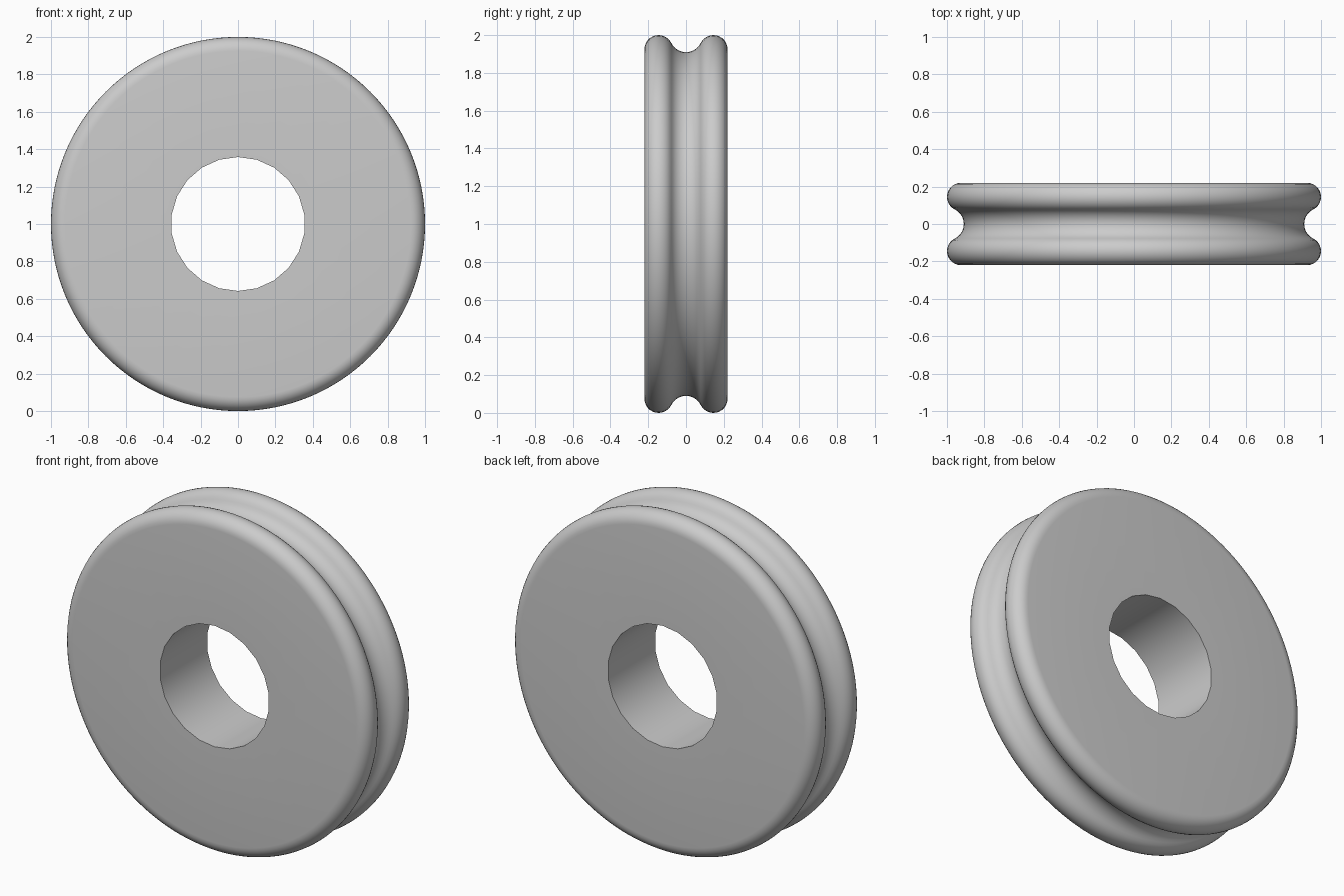
import bpy
import bmesh
from math import sin, cos, pi, atan2, hypot

cube = bpy.data.objects.get("Cube")
if cube:
    bpy.data.objects.remove(cube, do_unlink=True)

HALF = 0.22          # half thickness
RIM = 0.075          # rounding of each rim
ROOT = 0.91          # radius at the groove bottom
HOLE = 0.358
SEGMENTS, HOLE_SIDES = 128, 22

# Rim circle and the groove circle tangent to it
rim_y, rim_r = HALF - RIM, 1.0 - RIM
drop = ROOT - rim_r
groove = (rim_y ** 2 + drop ** 2 - RIM ** 2) / (2 * (RIM - drop))
groove_r = ROOT + groove
join = atan2(groove_r - rim_r, -rim_y)

# Half profile: outer face edge, over the rim, down into the groove
half = []
for i in range(13):
    a = join * i / 12
    half.append((rim_y + RIM * cos(a), rim_r + RIM * sin(a)))
for i in range(1, 7):
    a = (join - pi) + (-pi / 2 - (join - pi)) * i / 6
    half.append((groove * cos(a), groove_r + groove * sin(a)))
profile = half + [(-y, r) for y, r in reversed(half[:-1])]


def ring(bm, y, r, count):
    angles = [pi / 2 + 2 * pi * i / count for i in range(count)]
    return [bm.verts.new((r * cos(a), y, 1 + r * sin(a))) for a in angles]


def skin(bm, rings):
    for a, b in zip(rings, rings[1:]):
        n = len(a)
        for i in range(n):
            j = (i + 1) % n
            bm.faces.new((a[i], a[j], b[j], b[i]))


def loop_edges(bm, verts):
    return [bm.edges.get((verts[i - 1], verts[i])) for i in range(len(verts))]


bm = bmesh.new()
# Grooved outside and the bore
outer = [ring(bm, y, r, SEGMENTS) for y, r in profile]
bore = [ring(bm, y, HOLE, HOLE_SIDES) for y in (HALF, -HALF)]
skin(bm, outer)
skin(bm, bore)
# Flat side faces
for rim, hole in ((outer[0], bore[0]), (outer[-1], bore[1])):
    edges = loop_edges(bm, rim) + loop_edges(bm, hole)
    bmesh.ops.triangle_fill(bm, edges=edges, use_beauty=True)
bmesh.ops.recalc_face_normals(bm, faces=bm.faces)

mesh = bpy.data.meshes.new("pulley_wheel")
bm.to_mesh(mesh)
bm.free()
wheel = bpy.data.objects.new("pulley_wheel", mesh)
bpy.context.collection.objects.link(wheel)

# Plain grey
grey = bpy.data.materials.new("light_grey")
grey.use_nodes = True
colour = (0.6, 0.6, 0.6, 1.0)
grey.diffuse_color = colour
grey.node_tree.nodes["Principled BSDF"].inputs["Base Color"].default_value = colour
mesh.materials.append(grey)

bpy.ops.object.select_all(action="DESELECT")
wheel.select_set(True)
bpy.context.view_layer.objects.active = wheel
bpy.ops.object.shade_smooth_by_angle(angle=pi / 6)
